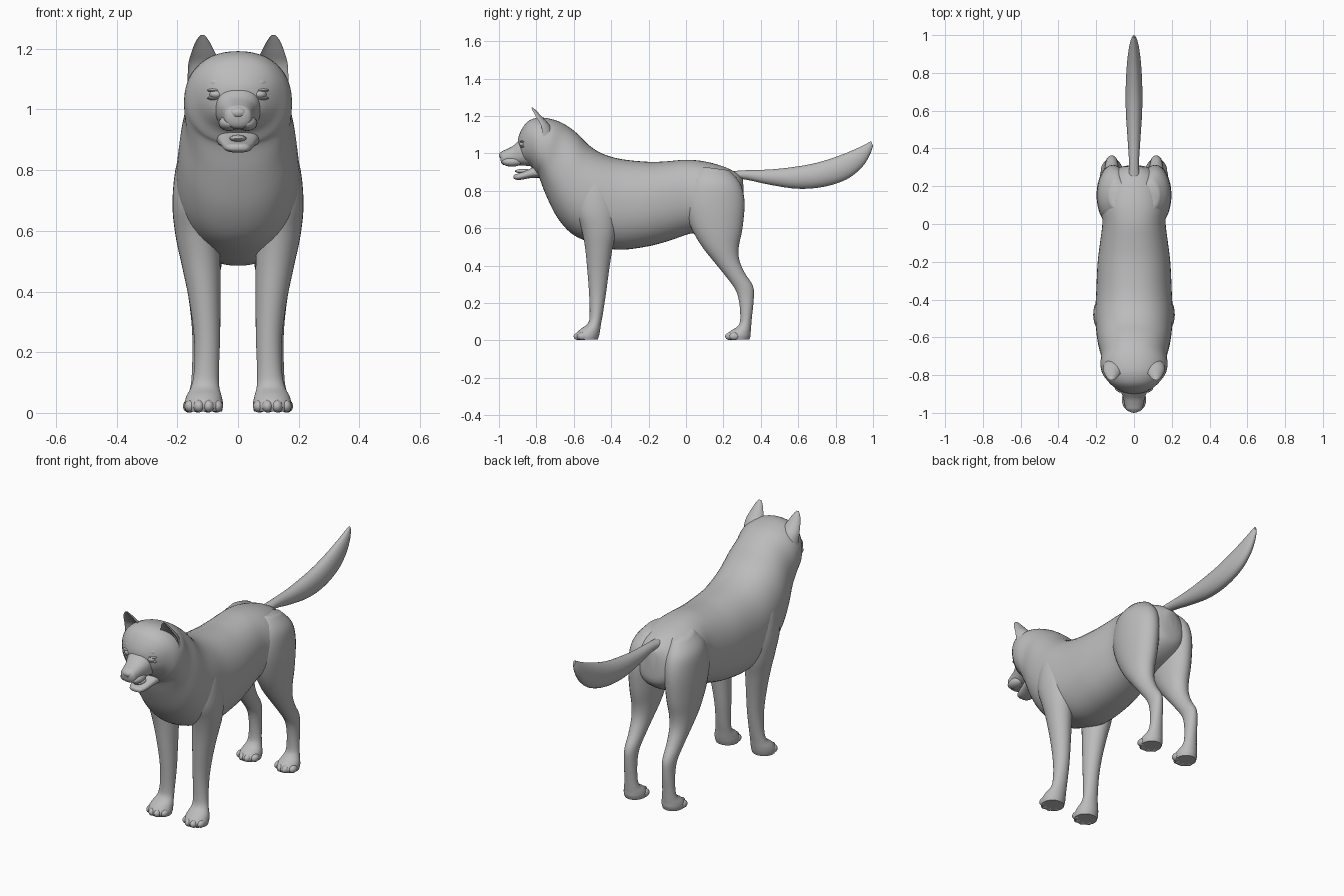
import bpy, bmesh, math
from mathutils import Vector

coat = bpy.data.materials.new("grey_coat")
coat.diffuse_color = (0.5, 0.5, 0.5, 1)


def finish(name, bm, smooth_angle=50):
    bmesh.ops.recalc_face_normals(bm, faces=bm.faces)
    mesh = bpy.data.meshes.new(name)
    bm.to_mesh(mesh)
    bm.free()
    mesh.materials.append(coat)
    ob = bpy.data.objects.new(name, mesh)
    bpy.context.collection.objects.link(ob)
    bpy.ops.object.select_all(action='DESELECT')
    ob.select_set(True)
    bpy.context.view_layer.objects.active = ob
    bpy.ops.object.shade_smooth_by_angle(angle=math.radians(smooth_angle))
    return ob


def spline(rows, steps):
    """Smooth a list of cross-sections with a Catmull-Rom curve."""
    out = []
    for i in range(len(rows) - 1):
        p0, p1, p2, p3 = (rows[min(max(i + k, 0), len(rows) - 1)] for k in (-1, 0, 1, 2))
        for s in range(steps):
            t = s / steps
            out.append([0.5 * (2 * b + (c - a) * t + (2 * a - 5 * b + 4 * c - d) * t * t
                               + (3 * b - a - 3 * c + d) * t ** 3)
                        for a, b, c, d in zip(p0, p1, p2, p3)])
    out.append(list(rows[-1]))
    return out


def loft(name, rows, side=1, n=32, steps=4, power=1.0, dish=None):
    """Rows: (y1, z1, y2, z2, centre x, half width); y1/z1 and y2/z2 are opposite edges."""
    bm = bmesh.new()
    rings = []
    for y1, z1, y2, z2, cx, w in spline(rows, steps):
        ring = []
        for k in range(n):
            a = 2 * math.pi * k / n
            c, s = math.cos(a), math.sin(a)
            c = math.copysign(abs(c) ** power, c)
            s = math.copysign(abs(s) ** power, s)
            if dish is not None and s > 0:
                s *= dish
            ring.append(bm.verts.new((side * (cx + w * c),
                                      (y1 + y2) / 2 + s * (y1 - y2) / 2,
                                      (z1 + z2) / 2 + s * (z1 - z2) / 2)))
        rings.append(ring)
    for r0, r1 in zip(rings, rings[1:]):
        for k in range(n):
            bm.faces.new((r0[k], r0[(k + 1) % n], r1[(k + 1) % n], r1[k]))
    bm.faces.new(rings[0])
    bm.faces.new(rings[-1])
    return finish(name, bm)


def ball(name, loc, size, segs=20):
    bm = bmesh.new()
    bmesh.ops.create_uvsphere(bm, u_segments=segs, v_segments=segs // 2, radius=1)
    for v in bm.verts:
        v.co = Vector([v.co[i] * size[i] + loc[i] for i in range(3)])
    return finish(name, bm)


# Torso, neck and skull in one flowing form (top edge, bottom edge)
loft("body", [
    (.305, .86, .31, .74, 0, .03), (.27, .895, .30, .67, 0, .10),
    (.20, .93, .22, .61, 0, .15), (.10, .957, .10, .575, 0, .175),
    (0, .966, .02, .57, 0, .167), (-.10, .958, -.10, .53, 0, .18),
    (-.20, .955, -.22, .50, 0, .193), (-.35, .97, -.37, .485, 0, .20),
    (-.45, 1.0, -.50, .52, 0, .205), (-.52, 1.045, -.61, .57, 0, .20),
    (-.58, 1.105, -.69, .66, 0, .19), (-.64, 1.15, -.75, .78, 0, .175),
    (-.70, 1.178, -.785, .87, 0, .178), (-.78, 1.192, -.80, .89, 0, .168),
    (-.84, 1.175, -.82, .92, 0, .14), (-.875, 1.135, -.845, .94, 0, .108),
    (-.895, 1.09, -.87, .955, 0, .07), (-.90, 1.06, -.885, .98, 0, .03)], n=48, power=.9)

# Muzzle, nose, lower jaw and tongue
loft("muzzle", [
    (-.84, 1.09, -.82, .93, 0, .085), (-.89, 1.07, -.87, .935, 0, .072),
    (-.925, 1.04, -.91, .935, 0, .058), (-.96, 1.022, -.95, .935, 0, .05),
    (-.985, 1.01, -.98, .94, 0, .042), (-.995, .99, -.99, .955, 0, .024)], power=.85)
ball("nose", (0, -.978, .99), (.03, .022, .02))
loft("lower_jaw", [
    (-.78, .95, -.77, .87, 0, .075), (-.84, .915, -.83, .868, 0, .06),
    (-.89, .895, -.89, .858, 0, .046), (-.913, .888, -.916, .862, 0, .034),
    (-.922, .882, -.923, .87, 0, .014)], power=.8)
ball("tongue", (0, -.87, .905), (.028, .045, .012))

# Tail
loft("tail", [
    (.25, .905, .25, .865, 0, .03), (.32, .91, .32, .86, 0, .026),
    (.45, .914, .45, .832, 0, .034), (.58, .928, .60, .811, 0, .043),
    (.70, .95, .74, .822, 0, .044), (.82, .988, .86, .862, 0, .038),
    (.91, 1.025, .94, .925, 0, .028), (.965, 1.052, .982, .99, 0, .017),
    (.99, 1.066, 1.0, 1.04, 0, .006)])

for side, tag in ((1, "left"), (-1, "right")):
    # Front leg from shoulder to paw (front edge, back edge)
    loft("front_leg_" + tag, [
        (-.53, .93, -.43, .90, .12, .035), (-.575, .84, -.40, .82, .13, .07),
        (-.59, .70, -.37, .70, .14, .076), (-.56, .60, -.375, .58, .135, .072),
        (-.54, .50, -.395, .48, .122, .064), (-.528, .38, -.412, .37, .110, .052),
        (-.518, .25, -.428, .25, .102, .043), (-.515, .14, -.445, .14, .104, .041),
        (-.525, .09, -.455, .085, .108, .046), (-.565, .06, -.46, .05, .112, .058),
        (-.592, .028, -.465, .025, .113, .064), (-.585, .004, -.472, .004, .113, .06)], side)
    # Hind leg from hip to paw
    loft("hind_leg_" + tag, [
        (.08, .93, .23, .91, .09, .04), (.02, .86, .29, .84, .105, .08),
        (-.01, .74, .313, .74, .112, .086), (.02, .62, .302, .60, .115, .079),
        (.08, .51, .282, .50, .117, .066), (.15, .42, .285, .43, .118, .052),
        (.215, .34, .315, .36, .118, .041), (.265, .27, .358, .29, .118, .034),
        (.285, .20, .362, .22, .118, .032), (.29, .11, .352, .12, .118, .035),
        (.275, .075, .348, .07, .118, .042), (.238, .05, .346, .045, .118, .053),
        (.215, .025, .345, .025, .118, .058), (.222, .004, .338, .004, .118, .054)], side)
    # Toes
    for paw, cx, cy in (("front", .113, -.57), ("hind", .118, .24)):
        for k, (dx, dy) in enumerate(((-.045, .018), (-.016, -.003), (.016, -.003), (.045, .018))):
            ball(f"{paw}_toe_{tag}_{k + 1}", (side * (cx + dx), cy + dy, .022),
                 (.019, .028, .021), 14)
    # Cupped ear
    loft("ear_" + tag, [
        (-.83, 1.10, -.70, 1.08, .108, .058), (-.825, 1.15, -.725, 1.145, .112, .052),
        (-.832, 1.19, -.765, 1.19, .115, .038), (-.838, 1.225, -.80, 1.228, .117, .021),
        (-.835, 1.246, -.82, 1.246, .117, .006)], side, dish=-.35)
    # Eye with upper and lower lid, and a brow
    ball("eye_" + tag, (side * .071, -.872, 1.05), (.023, .02, .015))
    for lid, dz in (("upper", .013), ("lower", -.013)):
        ball(f"{lid}_lid_{tag}", (side * .072, -.868, 1.05 + dz), (.03, .02, .007), 16)
    ball("brow_" + tag, (side * .06, -.862, 1.088), (.035, .02, .018))
    # Upper lip hanging at the side of the mouth
    ball("lip_" + tag, (side * .03, -.93, .955), (.034, .055, .026))
